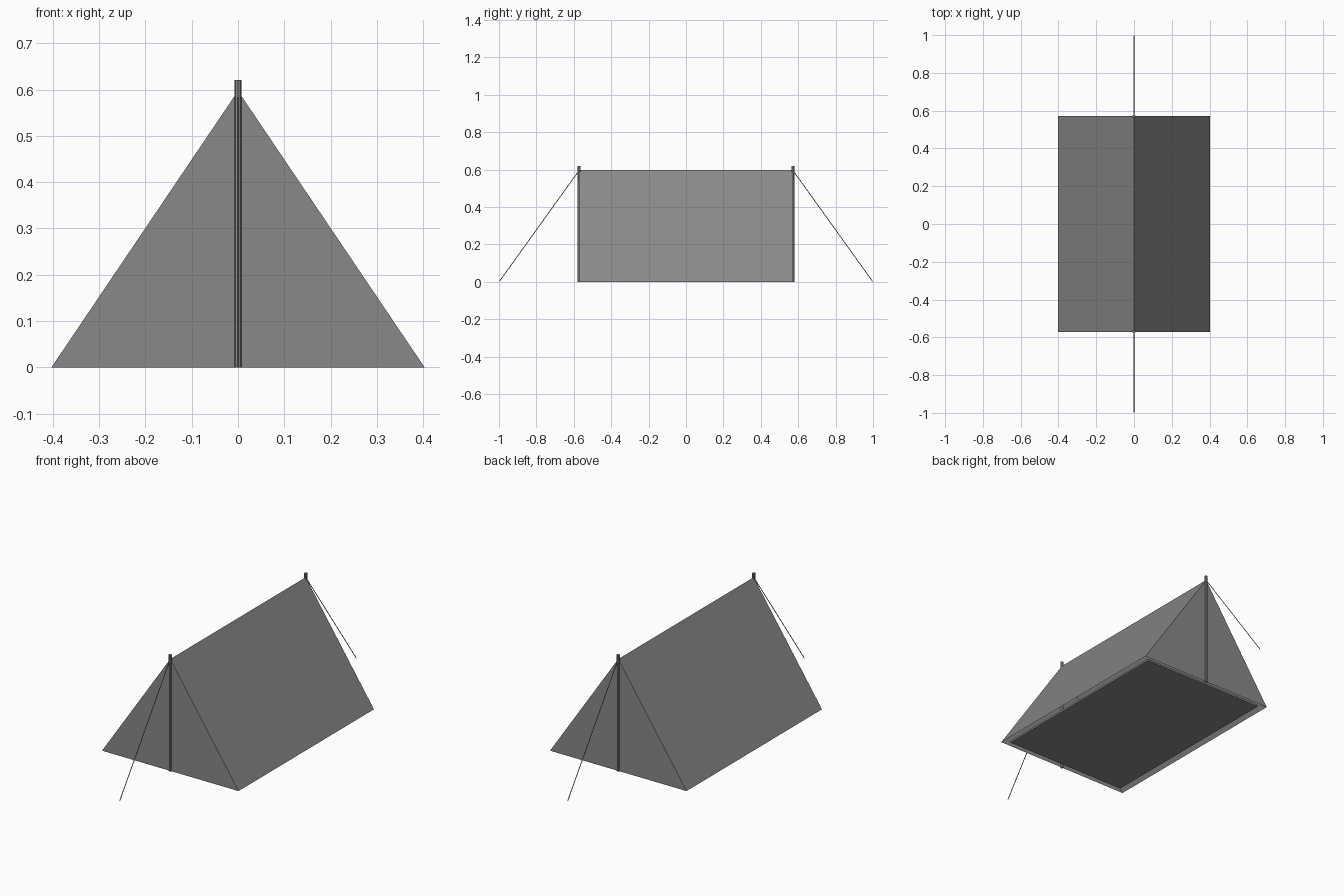
import bpy
import bmesh
from mathutils import Vector

cube = bpy.data.objects.get("Cube")
if cube:
    bpy.data.objects.remove(cube, do_unlink=True)

HALF_W, HALF_L, RIDGE = 0.403, 0.571, 0.597
POLE_H, POLE_R, ROPE_R = 0.62, 0.008, 0.002

# Single canvas grey for the whole tent
grey = bpy.data.materials.new("canvas grey")
grey.use_nodes = True
colour = (0.25, 0.25, 0.25, 1)
grey.diffuse_color = colour
bsdf = next(n for n in grey.node_tree.nodes if n.type == 'BSDF_PRINCIPLED')
bsdf.inputs["Base Color"].default_value = colour


def add_object(name, bm):
    mesh = bpy.data.meshes.new(name)
    bm.normal_update()
    bm.to_mesh(mesh)
    bm.free()
    mesh.materials.append(grey)
    obj = bpy.data.objects.new(name, mesh)
    bpy.context.collection.objects.link(obj)
    return obj


def rod(name, start, end, radius, sides):
    """Capped straight rod between two points."""
    start, end = Vector(start), Vector(end)
    axis = end - start
    bm = bmesh.new()
    bmesh.ops.create_cone(bm, cap_ends=True, segments=sides, radius1=radius,
                          radius2=radius, depth=axis.length)
    matrix = axis.to_track_quat('Z', 'Y').to_matrix().to_4x4()
    matrix.translation = (start + end) / 2
    bm.transform(matrix)
    return add_object(name, bm)


# Canvas: triangular profile extruded along the ridge, open underneath
bm = bmesh.new()
ends = []
for y in (-HALF_L, HALF_L):
    ends.append([bm.verts.new(p) for p in
                 ((-HALF_W, y, 0), (HALF_W, y, 0), (0, y, RIDGE))])
front, back = ends
bm.faces.new(front)
bm.faces.new(back[::-1])
bm.faces.new((front[1], back[1], back[2], front[2]))
bm.faces.new((front[2], back[2], back[0], front[0]))
add_object("tent_canvas", bm)

# Groundsheet: thin slab set in from the walls
bm = bmesh.new()
bmesh.ops.create_cube(bm, size=1)
bmesh.ops.scale(bm, verts=bm.verts, vec=(0.73, 1.09, 0.01))
bmesh.ops.translate(bm, verts=bm.verts, vec=(0, 0, 0.006))
add_object("groundsheet", bm)

# Upright pole and guy rope at each end
for label, side in (("front", -1), ("back", 1)):
    y = side * HALF_L
    rod(label + "_pole", (0, y, 0), (0, y, POLE_H), POLE_R, 8)
    rod(label + "_guy_rope", (0, y, RIDGE), (0, side * 0.998, 0.002), ROPE_R, 6)
